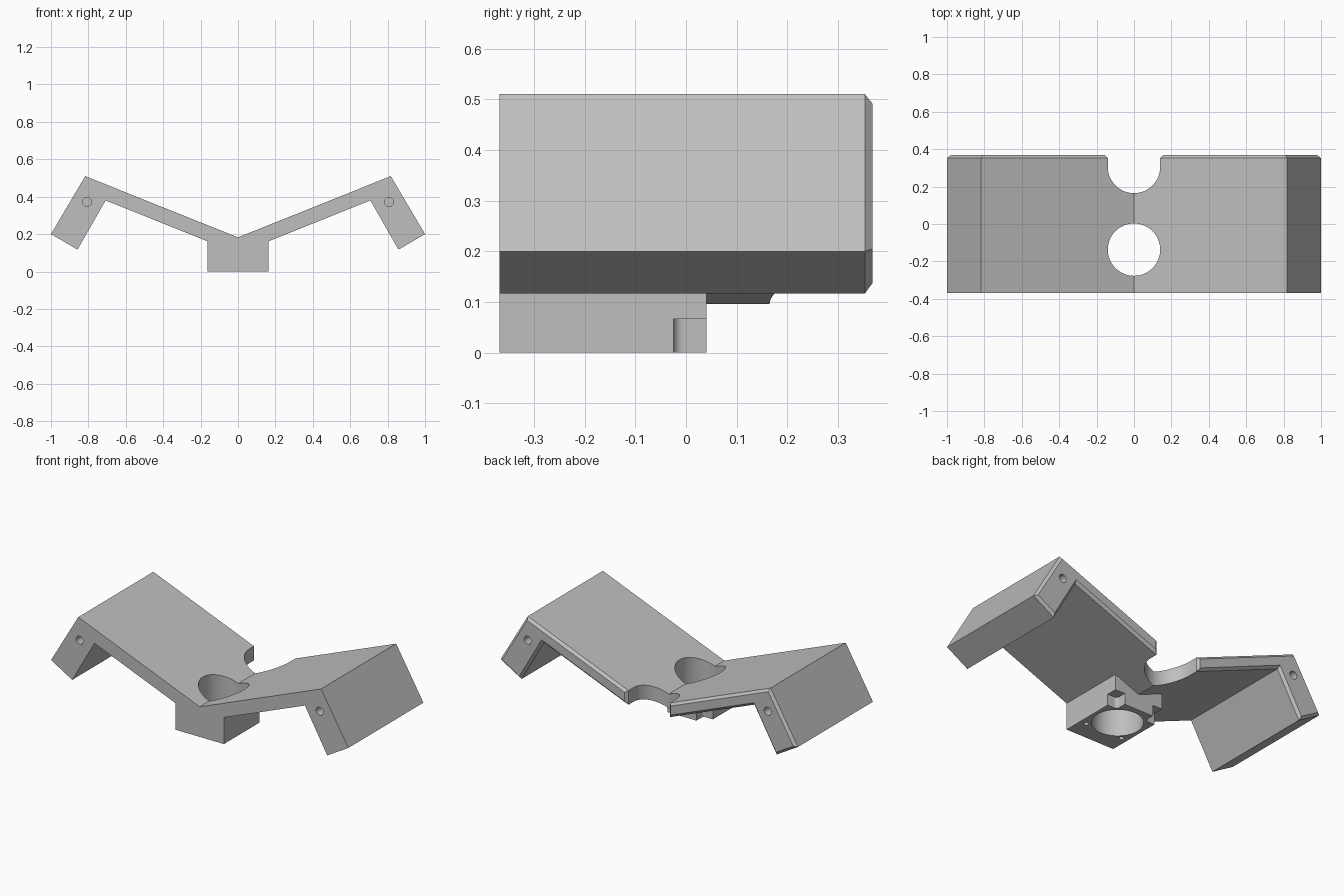
import bpy
import bmesh
from math import cos, sin, pi, radians
from mathutils import Vector

cube = bpy.data.objects.get("Cube")
if cube:
    bpy.data.objects.remove(cube)

grey = bpy.data.materials.new("plain grey")
grey.use_nodes = True
colour = (0.52, 0.52, 0.52, 1)
grey.diffuse_color = colour
grey.node_tree.nodes["Principled BSDF"].inputs["Base Color"].default_value = colour


def arc(cx, cy, r, start, end, steps):
    angles = [radians(start + (end - start) * i / steps) for i in range(steps + 1)]
    return [(cx + r * cos(a), cy + r * sin(a)) for a in angles]


def circle(cx, cy, r, steps=48):
    return arc(cx, cy, r, 0, 360, steps)[:-1]


def prism(name, outline, low, high, axis="Z", chamfer=0):
    """Extrude an outline along Z, or an XZ outline along Y, with a chamfered far end."""
    bm = bmesh.new()
    place = (lambda p: (p[0], p[1], low)) if axis == "Z" else (lambda p: (p[0], low, p[1]))
    face = bm.faces.new([bm.verts.new(place(p)) for p in outline])
    length = high - low - chamfer
    move = Vector((0, 0, length)) if axis == "Z" else Vector((0, length, 0))
    ext = bmesh.ops.extrude_face_region(bm, geom=[face])["geom"]
    bmesh.ops.translate(bm, vec=move, verts=[g for g in ext if isinstance(g, bmesh.types.BMVert)])
    bmesh.ops.recalc_face_normals(bm, faces=bm.faces[:])
    if chamfer:
        end = [g for g in ext if isinstance(g, bmesh.types.BMFace)]
        bmesh.ops.inset_region(bm, faces=end, thickness=chamfer, depth=chamfer,
                               use_even_offset=True)
    mesh = bpy.data.meshes.new(name)
    bm.to_mesh(mesh)
    bm.free()
    obj = bpy.data.objects.new(name, mesh)
    bpy.context.collection.objects.link(obj)
    mesh.materials.append(grey)
    return obj


def combine(target, tool, operation="DIFFERENCE"):
    mod = target.modifiers.new("combine", "BOOLEAN")
    mod.operation = operation
    mod.solver = "EXACT"
    mod.object = tool
    bpy.context.view_layer.objects.active = target
    bpy.ops.object.modifier_apply(modifier=mod.name)
    bpy.data.objects.remove(tool)


FRONT, BACK = -0.368, 0.368
BOX_BACK, BOX_SIDE = 0.04, 0.163

# V-shaped plate with folded-down end flanges
half = [(0.817, 0.51), (1.0, 0.2), (0.858, 0.117), (0.708, 0.38)]
profile = [(0, 0.183)] + half + [(0, 0.096)] + [(-x, z) for x, z in reversed(half)]
bracket = prism("v_bracket", profile, FRONT, BACK, "Y", chamfer=0.015)

# Central mounting block below the plate
s = BOX_SIDE
block = prism("mounting_block", [(-s, FRONT), (s, FRONT), (s, BOX_BACK), (-s, BOX_BACK)], 0, 0.168)
combine(bracket, block, "UNION")

# Large bore through plate and block
combine(bracket, prism("bore_cutter", circle(0, -0.137, 0.14, 64), -0.1, 0.6))

# Rounded notch in the back edge, flared at its mouth
notch = arc(0, 0.305, 0.14, 180, 360, 32)
notch += [(0.14, 0.353), (0.165, 0.378), (-0.165, 0.378), (-0.14, 0.353)]
combine(bracket, prism("notch_cutter", notch, -0.1, 0.6))

for side in (1, -1):
    # Filleted pockets at the back corners of the block
    x0, y0, r = 0.098, -0.025, 0.02
    pocket = arc(x0 + r, y0 + r, r, 180, 270, 8) + [(0.2, y0), (0.2, 0.08), (x0, 0.08)]
    combine(bracket, prism("pocket_cutter", [(side * x, y) for x, y in pocket], -0.1, 0.067))
    # Screw holes under the block
    combine(bracket, prism("screw_cutter", circle(side * 0.123, -0.252, 0.014, 24), -0.1, 0.09))
    # Blind pin holes in both ends of each flange
    for low, high in ((FRONT - 0.1, FRONT + 0.12), (BACK - 0.12, BACK + 0.1)):
        pin = circle(side * 0.807, 0.372, 0.024, 32)
        combine(bracket, prism("pin_cutter", pin, low, high, "Y"))

bpy.ops.object.select_all(action="DESELECT")
bracket.select_set(True)
bpy.context.view_layer.objects.active = bracket
bpy.ops.object.shade_smooth_by_angle(angle=radians(25))
